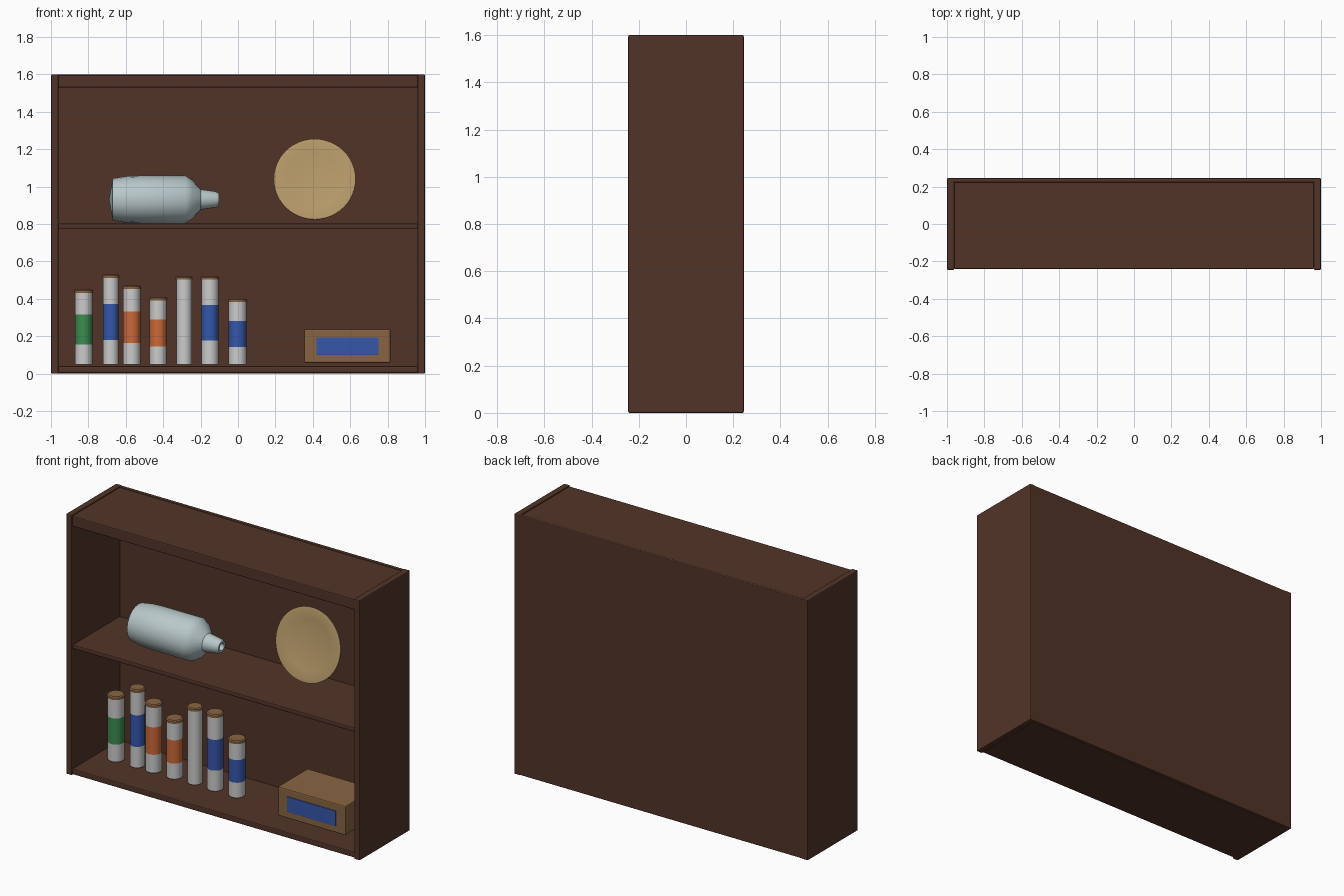
import bpy, bmesh, math
from mathutils import Matrix

if "Cube" in bpy.data.objects:
    bpy.data.objects.remove(bpy.data.objects["Cube"])


def material(name, rgb):
    m = bpy.data.materials.new(name)
    m.diffuse_color = (*rgb, 1)
    m.use_nodes = True
    m.node_tree.nodes["Principled BSDF"].inputs["Base Color"].default_value = m.diffuse_color
    return m


WOOD = material("dark_wood", (0.085, 0.034, 0.021))
TAN = material("tan_wood", (0.25, 0.13, 0.055))
STRAW = material("straw", (0.47, 0.32, 0.14))
GLASS = material("pale_glass", (0.48, 0.58, 0.59))
WHITE = material("white", (0.58, 0.6, 0.6))
BLUE = material("blue", (0.035, 0.095, 0.4))
GREEN = material("green", (0.045, 0.26, 0.08))
ORANGE = material("orange", (0.6, 0.14, 0.04))


def add_object(name, bm, mats):
    bmesh.ops.recalc_face_normals(bm, faces=bm.faces)
    me = bpy.data.meshes.new(name)
    bm.to_mesh(me)
    bm.free()
    for m in mats:
        me.materials.append(m)
    ob = bpy.data.objects.new(name, me)
    bpy.context.collection.objects.link(ob)
    return ob


def box(name, lo, hi, mat, bevel=0.006):
    bm = bmesh.new()
    bmesh.ops.create_cube(bm, size=1)
    for v in bm.verts:
        v.co = [l + (c + 0.5) * (h - l) for l, h, c in zip(lo, hi, v.co)]
    ob = add_object(name, bm, [mat])
    if bevel:
        mod = ob.modifiers.new("bevel", 'BEVEL')
        mod.width, mod.segments = bevel, 2
    return ob


def lathe(name, profile, mats, sides=24, bands=None, angle=35):
    """Revolve (radius, height) points about z; bands give material per segment."""
    bm = bmesh.new()
    rings = []
    for r, h in profile:
        if r == 0:
            rings.append([bm.verts.new((0, 0, h))] * sides)
        else:
            rings.append([bm.verts.new((r * math.cos(math.tau * i / sides),
                                        r * math.sin(math.tau * i / sides), h))
                          for i in range(sides)])
    for k in range(len(rings) - 1):
        a, b = rings[k], rings[k + 1]
        for i in range(sides):
            j = (i + 1) % sides
            f = bm.faces.new(dict.fromkeys((a[i], a[j], b[j], b[i])))
            f.material_index = bands[k] if bands else 0
    ob = add_object(name, bm, mats)
    bpy.ops.object.select_all(action='DESELECT')
    bpy.context.view_layer.objects.active = ob
    ob.select_set(True)
    bpy.ops.object.shade_smooth_by_angle(angle=math.radians(angle))
    return ob


# Cabinet
for side, s in (("left", -1), ("right", 1)):
    xs = sorted((s * 1.0, s * 0.96))
    box(f"{side}_side_panel", (xs[0], -0.245, 0), (xs[1], 0.245, 1.6), WOOD)
box("back_panel", (-0.998, 0.222, 0.002), (0.998, 0.245, 1.598), WOOD)
box("top_panel", (-0.962, -0.24, 1.53), (0.962, 0.224, 1.595), WOOD)
box("middle_shelf", (-0.962, -0.235, 0.775), (0.962, 0.224, 0.802), WOOD)
box("bottom_panel", (-0.962, -0.24, 0.005), (0.962, 0.224, 0.04), WOOD)

# Row of jars with coloured bands and wooden lids
jars = [(-0.825, 0.047, 0.45, GREEN), (-0.68, 0.042, 0.53, BLUE),
        (-0.568, 0.046, 0.47, ORANGE), (-0.427, 0.046, 0.41, ORANGE),
        (-0.288, 0.042, 0.52, WHITE), (-0.15, 0.046, 0.52, BLUE),
        (-0.002, 0.048, 0.40, BLUE)]
for n, (x, r, top, label) in enumerate(jars, 1):
    z0, lid = 0.05, top - 0.018
    h = lid - z0
    jar = lathe(f"jar_{n}", [(0, 0), (r, 0), (r, h * 0.28), (r, h * 0.7), (r, h), (0, h)],
                [WHITE, label], bands=[0, 0, 1, 0, 0])
    jar.location = (x, -0.007, z0)
    cap = lathe(f"jar_lid_{n}", [(0, 0), (r + 0.003, 0), (r + 0.004, 0.006),
                                 (r + 0.003, 0.013), (r - 0.004, 0.018), (0, 0.018)], [TAN])
    cap.location = (x, -0.007, lid)

# Bottle lying on the middle shelf, neck to the right
bottle = lathe("lying_bottle",
               [(0, 0), (0.113, 0.02), (0.124, 0.09), (0.127, 0.16), (0.127, 0.41),
                (0.105, 0.445), (0.055, 0.49), (0.043, 0.57), (0.034, 0.588),
                (0.022, 0.588), (0.02, 0.54), (0, 0.54)], [GLASS], sides=20)
bottle.rotation_euler = (0, math.pi / 2, 0)
bottle.location = (-0.69, -0.01, 0.931)

# Shallow plate leaning back
plate = lathe("leaning_plate",
              [(0, -0.014), (0.08, -0.012), (0.15, -0.006), (0.205, 0.002), (0.219, 0),
               (0.219, -0.008), (0.14, -0.028), (0, -0.034)], [STRAW], sides=48)
plate.rotation_euler = (math.radians(90 - 11), 0, 0)
plate.location = (0.41, 0.095, 1.04)

# Small box with a blue front label
box("small_box", (0.355, -0.12, 0.058), (0.815, 0.17, 0.237), TAN)
box("box_label", (0.42, -0.126, 0.1), (0.752, -0.11, 0.193), BLUE, 0.002)
